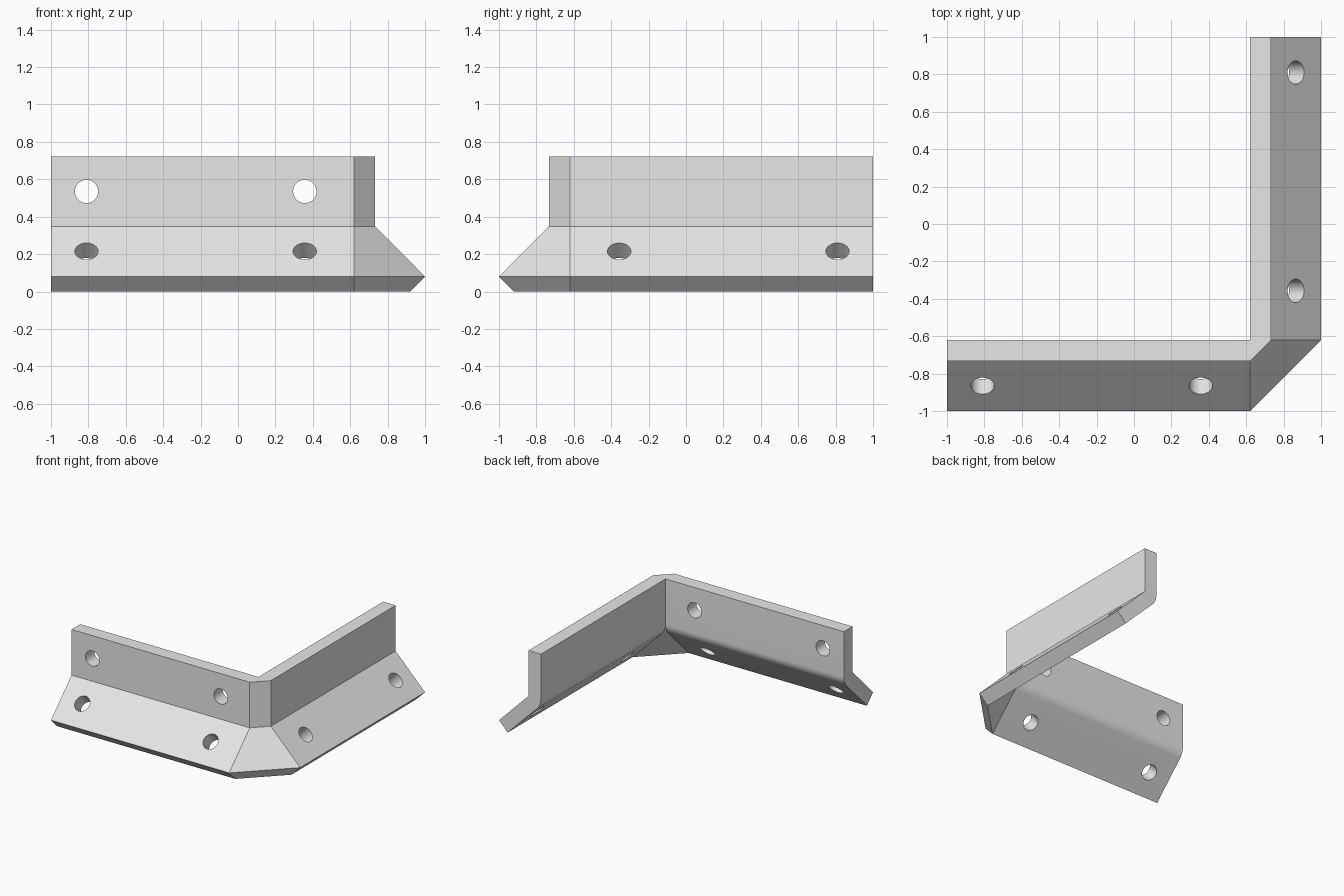
import bpy, bmesh, math
from mathutils import Vector

if "Cube" in bpy.data.objects:
    bpy.data.objects.remove(bpy.data.objects["Cube"])

INNER = 0.62      # distance of both inner walls from the centre
THICK = 0.113     # plate thickness
TOP, BEND = 0.723, 0.348
HOLE_R = 0.0625
HOLES = (-0.81, 0.357)

grey = bpy.data.materials.new("light grey")
grey.use_nodes = True
grey.diffuse_color = (0.8, 0.8, 0.8, 1)
grey.node_tree.nodes["Principled BSDF"].inputs["Base Color"].default_value = (0.8, 0.8, 0.8, 1)

# Bent plate section: (distance outwards from the inner wall, height)
step = THICK * math.sqrt(0.5)
profile = [(0, TOP), (THICK, TOP), (THICK, BEND), (0.38, step), (0.38 - step, 0)]
for i in range(8, -1, -1):
    a = math.radians(45) * i / 8
    profile.append((THICK - THICK * math.cos(a), BEND - THICK * math.sin(a)))


def front_section(x):
    return [Vector((x, -INNER - r, z)) for r, z in profile]


def swap(v):
    """Reflect a point from the front arm to the side arm."""
    return Vector((-v.y, -v.x, v.z))


# Bracket: one section carried along the front arm, across the corner, along the side arm
front = [front_section(-1), front_section(INNER)]
sections = front + [[swap(v) for v in s] for s in reversed(front)]
bm = bmesh.new()
rings = [[bm.verts.new(v) for v in s] for s in sections]
count = len(profile)
for a, b in zip(rings, rings[1:]):
    for i in range(count):
        j = (i + 1) % count
        if a[i].co != b[i].co or a[j].co != b[j].co:
            bm.faces.new((a[i], a[j], b[j], b[i]))
bm.faces.new(rings[0])
bm.faces.new(rings[-1])
bmesh.ops.remove_doubles(bm, verts=bm.verts, dist=1e-4)
bmesh.ops.recalc_face_normals(bm, faces=bm.faces)
mesh = bpy.data.meshes.new("corner_bracket")
bm.to_mesh(mesh)
bm.free()
mesh.materials.append(grey)
bracket = bpy.data.objects.new("corner_bracket", mesh)
bpy.context.collection.objects.link(bracket)
bpy.context.view_layer.objects.active = bracket
bracket.select_set(True)


def drill(centre, axis):
    """Cut a round screw hole through the plate."""
    bpy.ops.mesh.primitive_cylinder_add(vertices=32, radius=HOLE_R, depth=0.3, location=centre)
    cutter = bpy.context.object
    cutter.name = "hole_cutter"
    cutter.hide_render = True
    cutter.rotation_euler = axis.to_track_quat("Z", "Y").to_euler()
    cutter.data.materials.append(grey)
    bpy.context.view_layer.objects.active = bracket
    mod = bracket.modifiers.new("hole", "BOOLEAN")
    mod.operation = "DIFFERENCE"
    mod.solver = "EXACT"
    mod.object = cutter
    bpy.ops.object.modifier_apply(modifier=mod.name)
    bpy.data.objects.remove(cutter)


# Wall holes on the front arm, flange holes on both arms
for x in HOLES:
    drill(Vector((x, -INNER - THICK / 2, 0.535)), Vector((0, 1, 0)))
    centre, axis = Vector((x, -0.865, 0.215)), Vector((0, -1, 1))
    drill(centre, axis)
    drill(swap(centre), swap(axis))

bpy.ops.object.select_all(action="DESELECT")
bracket.select_set(True)
bpy.context.view_layer.objects.active = bracket
bpy.ops.object.shade_smooth_by_angle(angle=math.radians(30))
